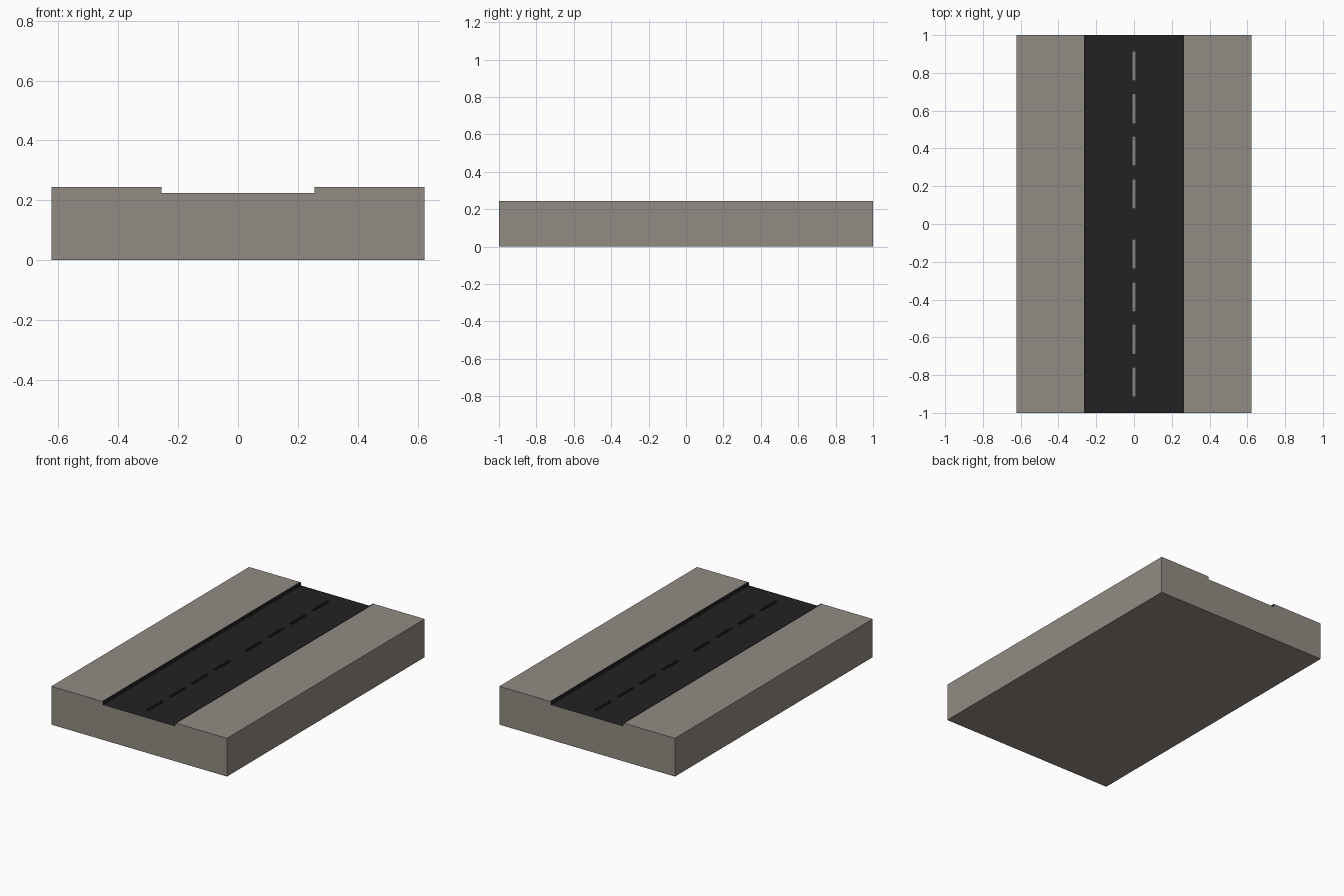
import bpy
import bmesh
from mathutils import Vector

if "Cube" in bpy.data.objects:
    bpy.data.objects.remove(bpy.data.objects["Cube"])

BASE_Z, ROAD_Z, TOP_Z = 0.0, 0.225, 0.245
HALF_W, RIM, ROAD, DASH = 0.622, 0.264, 0.255, 0.009
SLOT_DEPTH = 0.02


def material(name, rgb):
    m = bpy.data.materials.new(name)
    m.diffuse_color = (*rgb, 1)
    m.use_nodes = True
    m.node_tree.nodes["Principled BSDF"].inputs["Base Color"].default_value = m.diffuse_color
    return m


stone = material("warm grey stone", (0.29, 0.26, 0.227))
asphalt = material("black asphalt", (0.016, 0.016, 0.016))

# Cross-section: slab with a shallow road channel, mirrored in x
half = [(DASH, ROAD_Z), (ROAD, ROAD_Z), (ROAD, TOP_Z), (RIM, TOP_Z),
        (HALF_W, TOP_Z), (HALF_W, BASE_Z)]
profile = half + [(-x, z) for x, z in reversed(half)]

bm = bmesh.new()
face = bm.faces.new([bm.verts.new((x, -1, z)) for x, z in profile])
ext = bmesh.ops.extrude_face_region(bm, geom=[face], use_keep_orig=True)
new_verts = [g for g in ext["geom"] if isinstance(g, bmesh.types.BMVert)]
bmesh.ops.translate(bm, verts=new_verts, vec=(0, 2, 0))
bmesh.ops.recalc_face_normals(bm, faces=bm.faces)


# Centre line: cut the middle strip and sink each dash as a slot
def centre_strip():
    return [f for f in bm.faces if f.normal.z > 0.9
            and abs(f.calc_center_median().x) < 0.002]


centres = [s * c for s in (-1, 1) for c in (0.159, 0.387, 0.61, 0.837)]
for c in centres:
    for y in (c - 0.077, c + 0.077):
        faces = centre_strip()
        geom = set(faces)
        for f in faces:
            geom.update(f.edges)
            geom.update(f.verts)
        bmesh.ops.bisect_plane(bm, geom=list(geom), dist=1e-5,
                               plane_co=Vector((0, y, 0)), plane_no=Vector((0, 1, 0)))

dashes = [f for f in centre_strip()
          if any(abs(f.calc_center_median().y - c) < 0.01 for c in centres)
          and max(v.co.y for v in f.verts) - min(v.co.y for v in f.verts) < 0.16]
sunk = bmesh.ops.extrude_discrete_faces(bm, faces=dashes)["faces"]
bmesh.ops.translate(bm, verts=list({v for f in sunk for v in f.verts}),
                    vec=(0, 0, -SLOT_DEPTH))
bm.normal_update()

# Asphalt on road, curb walls, rim and slot walls; stone everywhere else
for f in bm.faces:
    c = f.calc_center_median()
    inside = abs(c.x) < RIM and abs(c.y) < 0.999
    f.material_index = int(inside and c.z > 0.207)

mesh = bpy.data.meshes.new("road_slab")
bm.to_mesh(mesh)
bm.free()
mesh.materials.append(stone)
mesh.materials.append(asphalt)
slab = bpy.data.objects.new("road_slab", mesh)
bpy.context.collection.objects.link(slab)
